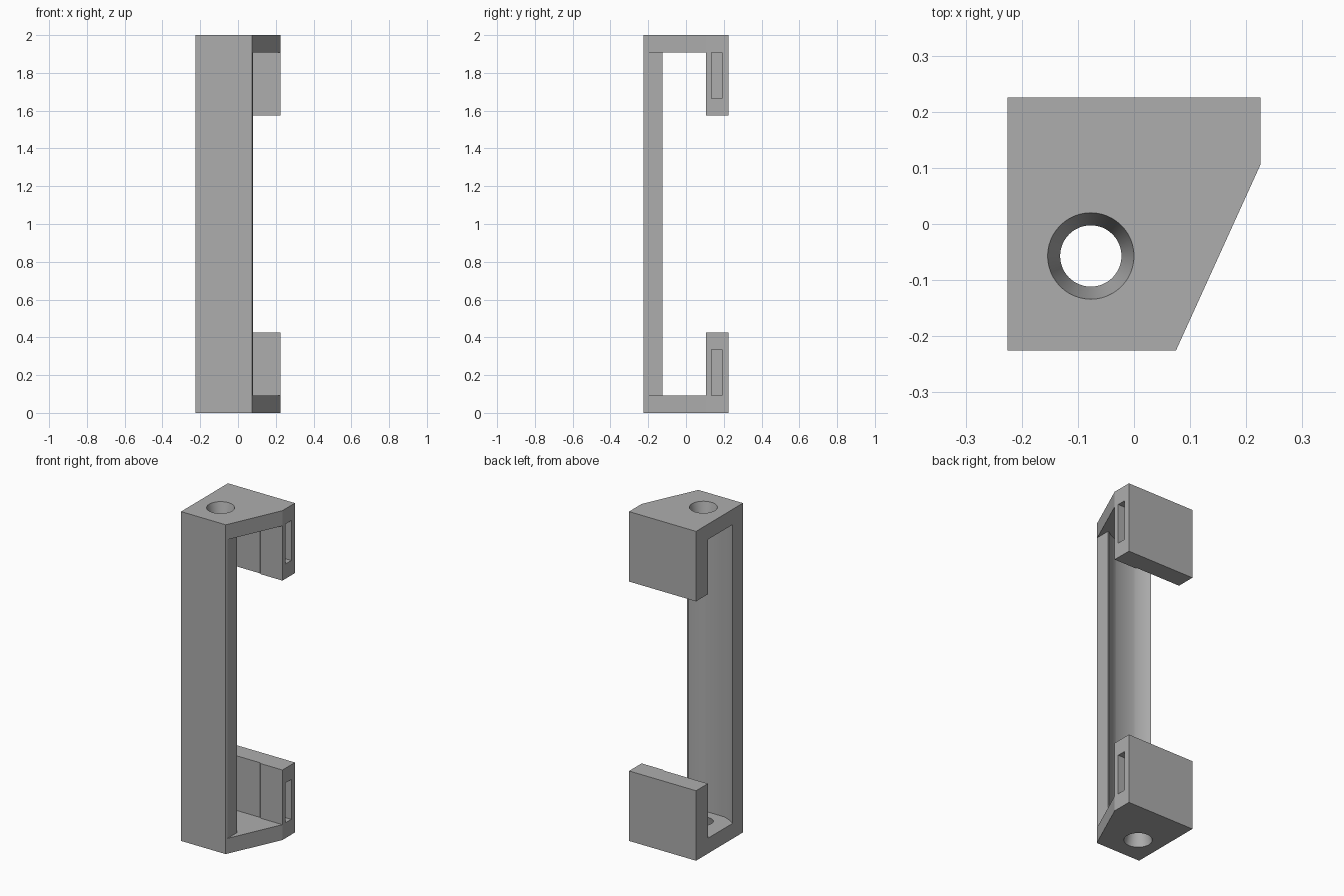
import bpy, bmesh, math
from mathutils import Matrix

cube = bpy.data.objects.get("Cube")
if cube:
    bpy.data.objects.remove(cube, do_unlink=True)

H = 2.0
SLAB = 0.093       # end plate thickness
CLIP = 0.425       # top height of the lower clip

grey = bpy.data.materials.new("plain_grey")
grey.use_nodes = True
colour = (0.42, 0.42, 0.42, 1)
grey.diffuse_color = colour
grey.node_tree.nodes["Principled BSDF"].inputs["Base Color"].default_value = colour


def add_object(name, bm):
    bmesh.ops.recalc_face_normals(bm, faces=bm.faces)
    mesh = bpy.data.meshes.new(name)
    bm.to_mesh(mesh)
    bm.free()
    mesh.materials.append(grey)
    ob = bpy.data.objects.new(name, mesh)
    bpy.context.collection.objects.link(ob)
    return ob


def prism(name, outline, z0, z1):
    bm = bmesh.new()
    face = bm.faces.new([bm.verts.new((x, y, z0)) for x, y in outline])
    top = bmesh.ops.extrude_face_region(bm, geom=[face])["geom"]
    verts = [v for v in top if isinstance(v, bmesh.types.BMVert)]
    bmesh.ops.translate(bm, verts=verts, vec=(0, 0, z1 - z0))
    return add_object(name, bm)


def box(name, x0, x1, y0, y1, z0, z1):
    return prism(name, [(x0, y0), (x1, y0), (x1, y1), (x0, y1)], z0, z1)


def taper(name, z, r_low, r_high, depth):
    bm = bmesh.new()
    bmesh.ops.create_cone(bm, cap_ends=True, segments=48, radius1=r_low,
                          radius2=r_high, depth=depth,
                          matrix=Matrix.Translation((-0.077, -0.057, z)))
    return add_object(name, bm)


# Solid block with one slanted side
holder = prism("holder_body", [(-0.225, -0.225), (0.075, -0.225), (0.225, 0.105),
                               (0.225, 0.225), (-0.225, 0.225)], 0, H)

# Cradle in the front wall: two mirrored curved sides and a flat bottom
mid, half, flat, cy = -0.077, 0.148, 0.06, 0.062
radius = math.hypot(half, cy + 0.125)
a0, a1 = math.asin(half / radius), math.asin(flat / radius)
angles = [a0 + (a1 - a0) * i / 8 for i in range(9)]
left = [(mid - radius * math.sin(a), cy - radius * math.cos(a)) for a in angles]
right = [(2 * mid - x, y) for x, y in reversed(left)]
cavity = ([(-0.4, -0.125)] + left + right +
          [(0.08, -0.125), (0.08, -0.4), (0.4, -0.4), (0.4, 0.105),
           (0.078, 0.105), (0.07, 0.112), (-0.4, 0.112)])

cutters = [prism("cavity_cutter", cavity, SLAB, H - SLAB),
           box("clip_gap_cutter", -0.4, 0.4, 0, 0.4, CLIP, H - CLIP)]

# Side slots and tapered screw holes, repeated at both ends
for end, z0, z1 in (("lower", SLAB, 0.335), ("upper", H - 0.335, H - SLAB)):
    cutters.append(box(end + "_slot_cutter", 0, 0.4, 0.135, 0.19, z0, z1))
cutters.append(taper("lower_hole_cutter", 0.05, 0.077, 0.053, 0.1))
cutters.append(taper("upper_hole_cutter", H - 0.05, 0.053, 0.077, 0.1))

for c in cutters:
    c.hide_render = True
    mod = holder.modifiers.new(c.name, "BOOLEAN")
    mod.operation = "DIFFERENCE"
    mod.solver = "EXACT"
    mod.object = c

# Bake the cuts and drop the cutters
graph = bpy.context.evaluated_depsgraph_get()
mesh = bpy.data.meshes.new_from_object(holder.evaluated_get(graph))
holder.modifiers.clear()
holder.data = mesh
for c in cutters:
    bpy.data.objects.remove(c, do_unlink=True)

bpy.ops.object.select_all(action="DESELECT")
holder.select_set(True)
bpy.context.view_layer.objects.active = holder
bpy.ops.object.shade_smooth_by_angle(angle=math.radians(20))
